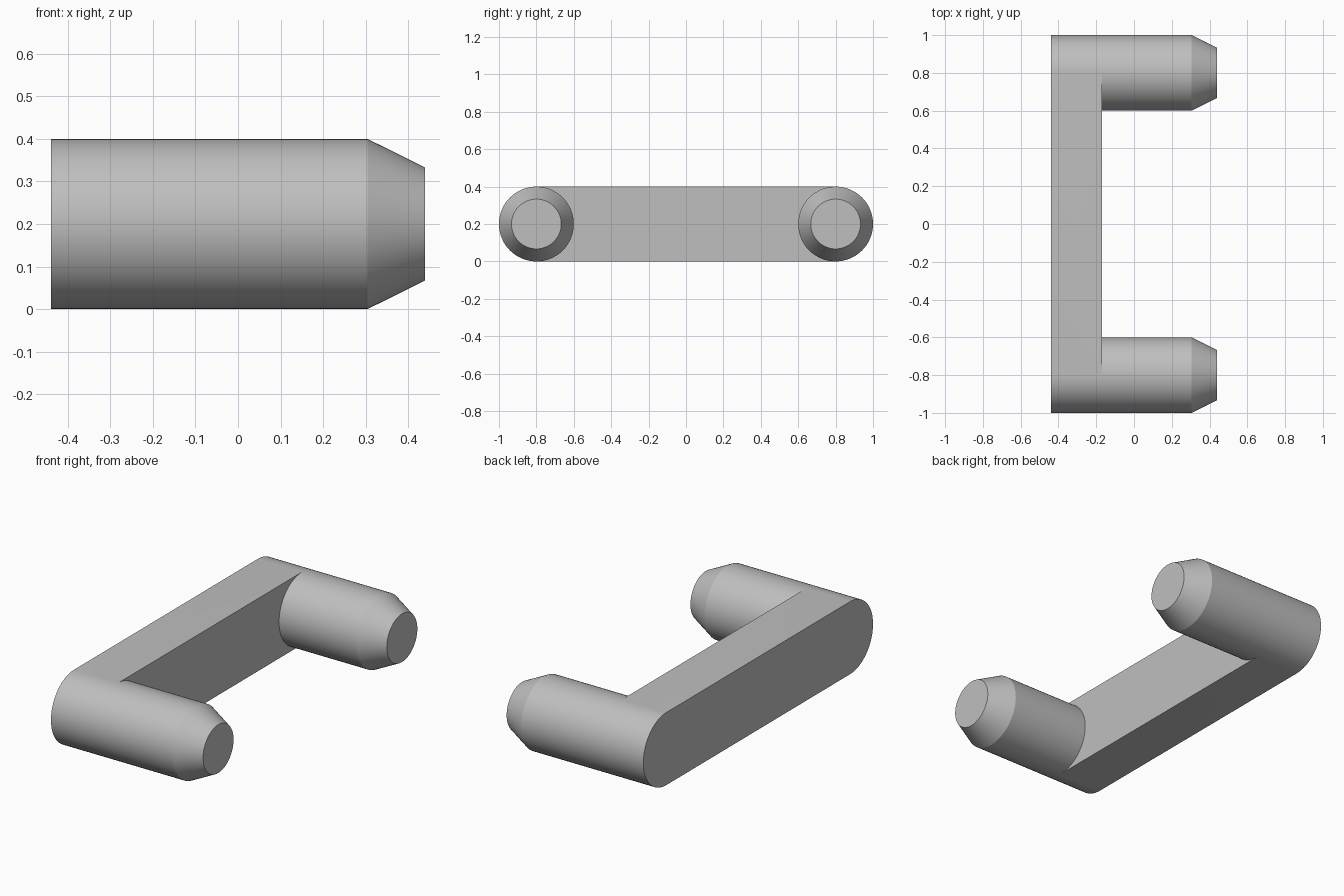
import bpy
import bmesh
from math import cos, sin, pi, radians

cube = bpy.data.objects.get("Cube")
if cube:
    bpy.data.objects.remove(cube, do_unlink=True)

SEGMENTS = 64
RADIUS, PIN_Y = 0.2, 0.8
BACK, INNER, SHOULDER, TIP = -0.44, -0.17, 0.305, 0.44
TIP_RADIUS = 0.133

grey = bpy.data.materials.new("plain grey")
grey.use_nodes = True
colour = (0.52, 0.52, 0.52, 1)
grey.diffuse_color = colour
grey.node_tree.nodes["Principled BSDF"].inputs["Base Color"].default_value = colour

bm = bmesh.new()


def arc(x, y, radius, start, steps):
    """Vertices around a pin axis, counted from an angle in the y-z plane."""
    angles = [start + 2 * pi * i / SEGMENTS for i in range(steps)]
    return [bm.verts.new((x, y + radius * cos(a), RADIUS + radius * sin(a)))
            for a in angles]


def bridge(a, b):
    for i in range(len(a)):
        j = (i + 1) % len(a)
        bm.faces.new((a[i], a[j], b[j], b[i]))


def stadium(x):
    half = SEGMENTS // 2 + 1
    return (arc(x, PIN_Y, RADIUS, -pi / 2, half)
            + arc(x, -PIN_Y, RADIUS, pi / 2, half))


# Round-ended bar with its flat back
back_loop, front_loop = stadium(BACK), stadium(INNER)
bm.faces.new(back_loop)
bridge(back_loop, front_loop)

# Inner face of the bar, bounded by the two pins
half = SEGMENTS // 2 + 1
bm.faces.new(arc(INNER, PIN_Y, RADIUS, pi / 2, half)
             + arc(INNER, -PIN_Y, RADIUS, -pi / 2, half))

# Two chamfered pins growing out of the bar ends
for y in (-PIN_Y, PIN_Y):
    rings = [arc(x, y, r, -pi / 2, SEGMENTS) for x, r in
             ((INNER, RADIUS), (SHOULDER, RADIUS), (TIP, TIP_RADIUS))]
    for a, b in zip(rings, rings[1:]):
        bridge(a, b)
    bm.faces.new(rings[-1])

bmesh.ops.remove_doubles(bm, verts=bm.verts, dist=0.0005)
bmesh.ops.recalc_face_normals(bm, faces=bm.faces)

mesh = bpy.data.meshes.new("two_pin_bracket")
bm.to_mesh(mesh)
bm.free()
mesh.materials.append(grey)
bracket = bpy.data.objects.new("two_pin_bracket", mesh)
bpy.context.collection.objects.link(bracket)

bpy.ops.object.select_all(action="DESELECT")
bracket.select_set(True)
bpy.context.view_layer.objects.active = bracket
bpy.ops.object.shade_smooth_by_angle(angle=radians(20))
